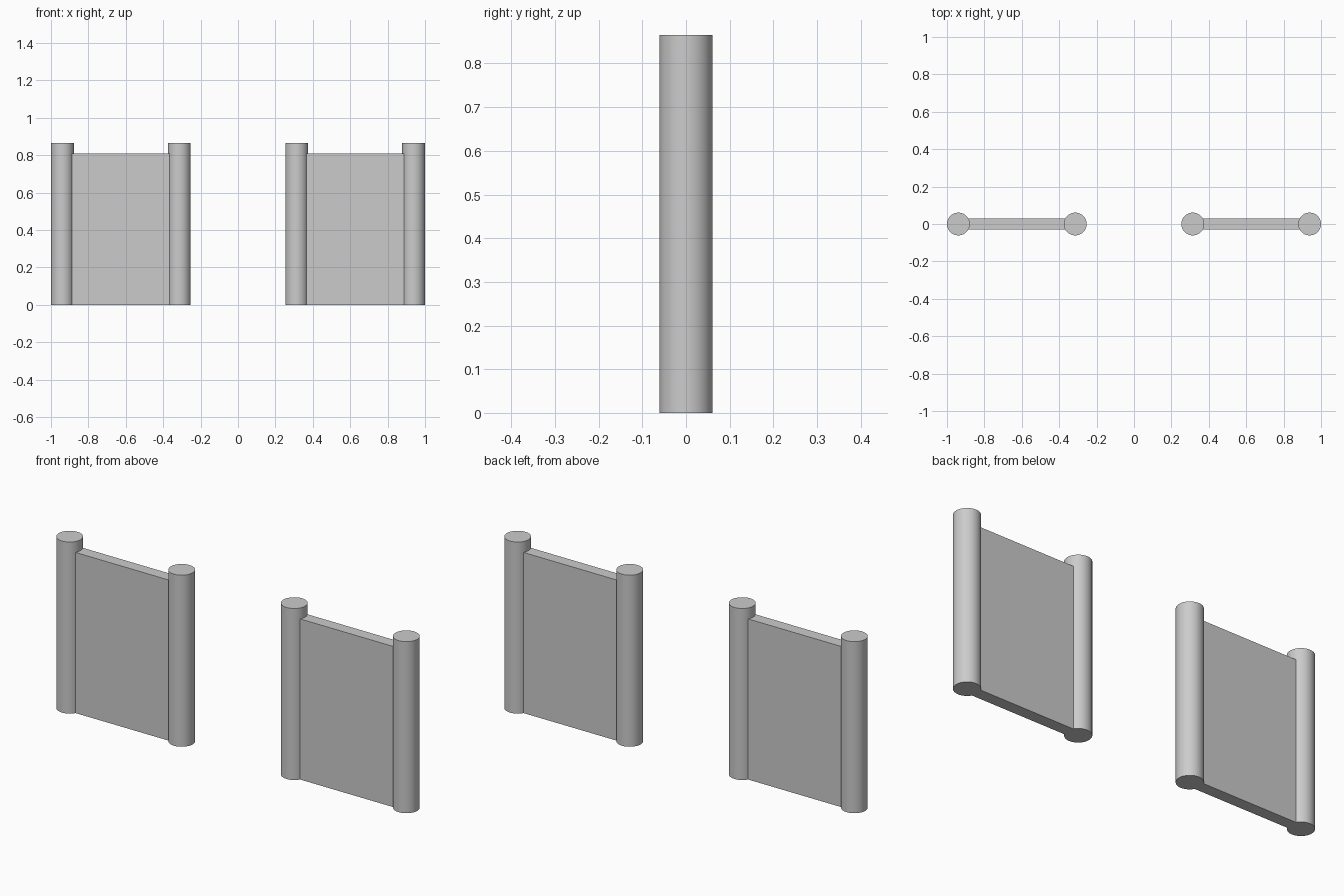
import bpy

if "Cube" in bpy.data.objects:
    bpy.data.objects.remove(bpy.data.objects["Cube"])

POST_R, POST_H = 0.061, 0.865
PANEL_T, PANEL_H = 0.06, 0.81
OUTER_X, INNER_X = 0.939, 0.314


def post(name, x):
    bpy.ops.mesh.primitive_cylinder_add(vertices=32, radius=POST_R, depth=POST_H,
                                        location=(x, 0, POST_H / 2))
    bpy.context.object.name = name
    bpy.ops.object.shade_smooth_by_angle()


def panel(name, x0, x1):
    bpy.ops.mesh.primitive_cube_add(size=1, location=((x0 + x1) / 2, 0, PANEL_H / 2))
    ob = bpy.context.object
    ob.name = name
    ob.scale = (abs(x1 - x0), PANEL_T, PANEL_H)
    bpy.ops.object.transform_apply(location=False, rotation=False, scale=True)


# Two matching wall sections, each a thin panel held between round posts
for side, s in (("left", -1), ("right", 1)):
    post(side + "_outer_post", s * OUTER_X)
    post(side + "_inner_post", s * INNER_X)
    panel(side + "_wall_panel", s * INNER_X, s * OUTER_X)
